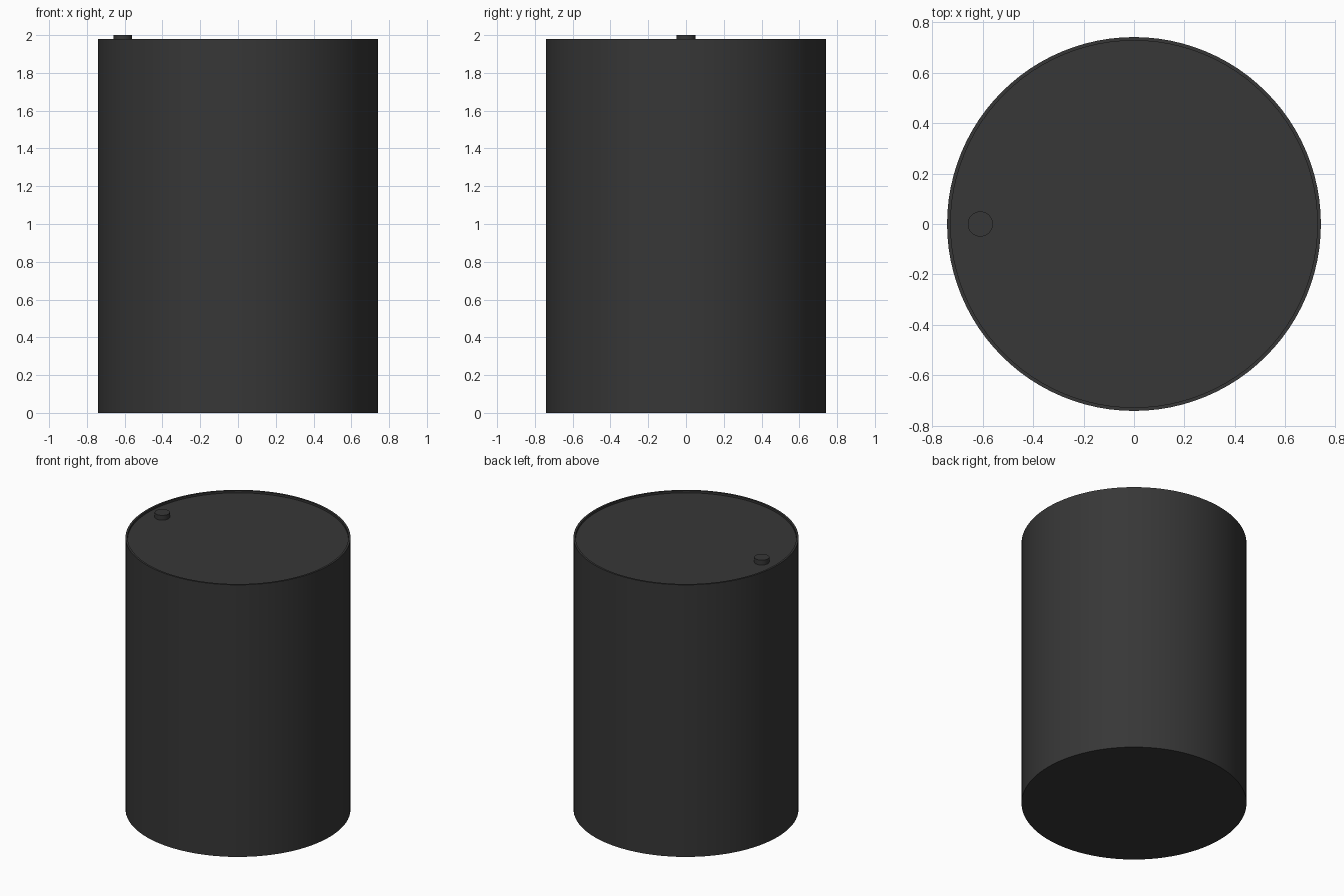
import bpy
import bmesh
import math

if "Cube" in bpy.data.objects:
    bpy.data.objects.remove(bpy.data.objects["Cube"])

SIDES = 96

# single dark grey paint
grey = bpy.data.materials.new("dark grey")
grey.diffuse_color = (0.038, 0.038, 0.038, 1)
grey.use_nodes = True
grey.node_tree.nodes["Principled BSDF"].inputs["Base Color"].default_value = grey.diffuse_color


def lathe(name, profile, sides, x=0.0):
    """Revolve (radius, z) points round a vertical axis; ends are closed by discs."""
    bm = bmesh.new()
    rings = []
    for r, z in profile:
        rings.append([bm.verts.new((x + r * math.cos(2 * math.pi * i / sides),
                                    r * math.sin(2 * math.pi * i / sides), z))
                      for i in range(sides)])
    for low, high in zip(rings, rings[1:]):
        for i in range(sides):
            j = (i + 1) % sides
            bm.faces.new((low[i], low[j], high[j], high[i]))
    bm.faces.new(rings[0][::-1])
    bm.faces.new(rings[-1])
    bmesh.ops.recalc_face_normals(bm, faces=bm.faces[:])
    mesh = bpy.data.meshes.new(name)
    bm.to_mesh(mesh)
    bm.free()
    mesh.materials.append(grey)
    obj = bpy.data.objects.new(name, mesh)
    bpy.context.collection.objects.link(obj)
    bpy.ops.object.select_all(action='DESELECT')
    obj.select_set(True)
    bpy.context.view_layer.objects.active = obj
    bpy.ops.object.shade_smooth_by_angle(angle=math.radians(30))
    return obj


# drum body with a thin raised rim round the recessed lid
lathe("drum_body", [(0.742, 0), (0.742, 1.98), (0.728, 1.98), (0.728, 1.965)], SIDES)

# small round filler cap near the left edge of the lid
lathe("filler_cap", [(0.05, 1.96), (0.05, 2.0)], 32, x=-0.61)
